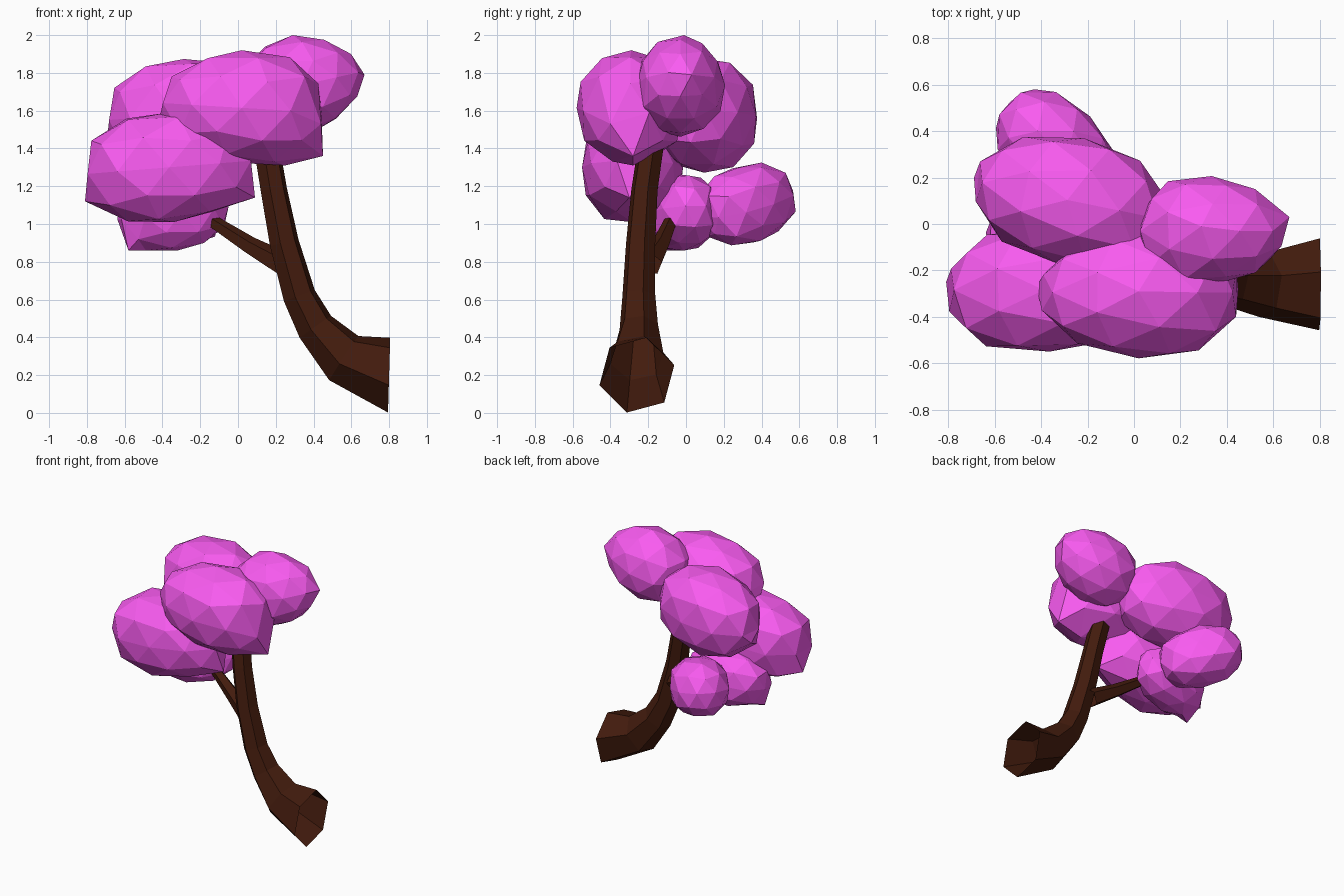
import bpy, bmesh, math, random
from mathutils import Vector, Euler

if "Cube" in bpy.data.objects:
    bpy.data.objects.remove(bpy.data.objects["Cube"])

random.seed(4)


def material(name, rgb):
    m = bpy.data.materials.new(name)
    m.diffuse_color = (*rgb, 1)
    m.use_nodes = True
    m.node_tree.nodes["Principled BSDF"].inputs["Base Color"].default_value = m.diffuse_color
    return m


BARK = material("bark", (0.055, 0.011, 0.004))
LEAF = material("blossom", (0.95, 0.105, 0.88))


def finish(name, bm, mat):
    mesh = bpy.data.meshes.new(name)
    bm.to_mesh(mesh)
    bm.free()
    mesh.materials.append(mat)
    ob = bpy.data.objects.new(name, mesh)
    bpy.context.collection.objects.link(ob)
    return ob


def limb(name, path, sides, twist, start_dir=None):
    """Faceted tapering tube through (x, y, z, radius) points, open at its foot."""
    pts = [Vector(p[:3]) for p in path]
    bm = bmesh.new()
    rings = []
    for i, p in enumerate(pts):
        t = (pts[min(i + 1, len(pts) - 1)] - pts[max(i - 1, 0)]).normalized()
        if i == 0 and start_dir:
            t = Vector(start_dir).normalized()
        side = Vector((0, 1, 0))
        side = (side - t * side.dot(t)).normalized()
        up = side.cross(t)
        ring = []
        for k in range(sides):
            a = twist + math.tau * k / sides
            ring.append(bm.verts.new(p + path[i][3] * (math.cos(a) * side + math.sin(a) * up)))
        rings.append(ring)
    for a, b in zip(rings, rings[1:]):
        for k in range(sides):
            n = (k + 1) % sides
            bm.faces.new((a[k], b[k], b[n], a[n]))
    bm.faces.new(rings[-1][::-1])
    return finish(name, bm, BARK)


def clump(name, centre, radii, rot, corners=(), power=2.4, taper=0.0):
    """Low-poly, slightly boxy ellipsoid; taper > 0 fattens its local +x end."""
    bm = bmesh.new()
    bmesh.ops.create_icosphere(bm, subdivisions=2, radius=1)
    turn = Euler(rot).to_matrix()
    for v in bm.verts:
        s = random.uniform(0.98, 1.02) / sum(abs(c) ** power for c in v.co) ** (1 / power)
        p = Vector([c * r * s for c, r in zip(v.co, radii)])
        w = 1 + taper * v.co.x
        v.co = Vector(centre) + turn @ Vector((p.x, p.y * w, p.z * w))
    for c in map(Vector, corners):
        min(bm.verts, key=lambda v: (v.co - c).length).co = c
    return finish(name, bm, LEAF)


# Leaning trunk, flaring to a sideways-cut hollow foot
limb("trunk", [
    (0.80, -0.26, 0.20, 0.205),
    (0.56, -0.26, 0.29, 0.145),
    (0.41, -0.25, 0.455, 0.105),
    (0.325, -0.25, 0.62, 0.09),
    (0.245, -0.24, 0.90, 0.08),
    (0.19, -0.22, 1.18, 0.072),
    (0.15, -0.185, 1.42, 0.07),
], 6, math.radians(15), (-1, 0, 0.03))

# Small side branch
limb("branch", [
    (0.23, -0.19, 0.79, 0.068),
    (0.06, -0.135, 0.885, 0.05),
    (-0.155, -0.075, 1.025, 0.035),
], 5, 0.3)

# Blossom clumps
clump("blossom_front", (0.02, -0.295, 1.615), (0.43, 0.28, 0.295), (0, 0.06, 0),
      [(0.45, -0.28, 1.36), (0.44, -0.40, 1.53), (0.02, -0.29, 1.92),
       (-0.42, -0.27, 1.54), (0.25, -0.28, 1.31)], 2.3, 0.13)
clump("blossom_left", (-0.365, -0.285, 1.30), (0.44, 0.27, 0.29), (0, -0.08, 0),
      [(-0.81, -0.25, 1.12), (0.09, -0.30, 1.14)], 2.4, -0.08)
clump("blossom_back", (-0.27, 0.10, 1.575), (0.425, 0.275, 0.305), (0, -0.06, -0.2),
      [(-0.69, 0.20, 1.48)], 2.3)
clump("blossom_top", (0.335, -0.03, 1.735), (0.315, 0.235, 0.255), (0, -0.22, 0),
      [(0.67, 0.03, 1.79), (0.29, -0.01, 2.0)], 2.2, -0.14)
clump("blossom_low_back", (-0.335, 0.32, 1.105), (0.295, 0.205, 0.205),
      (0, -0.25, math.radians(135)))
clump("blossom_low", (-0.345, -0.02, 1.06), (0.305, 0.18, 0.20), (0, -0.12, 0.25),
      [(-0.58, -0.12, 0.86)])
